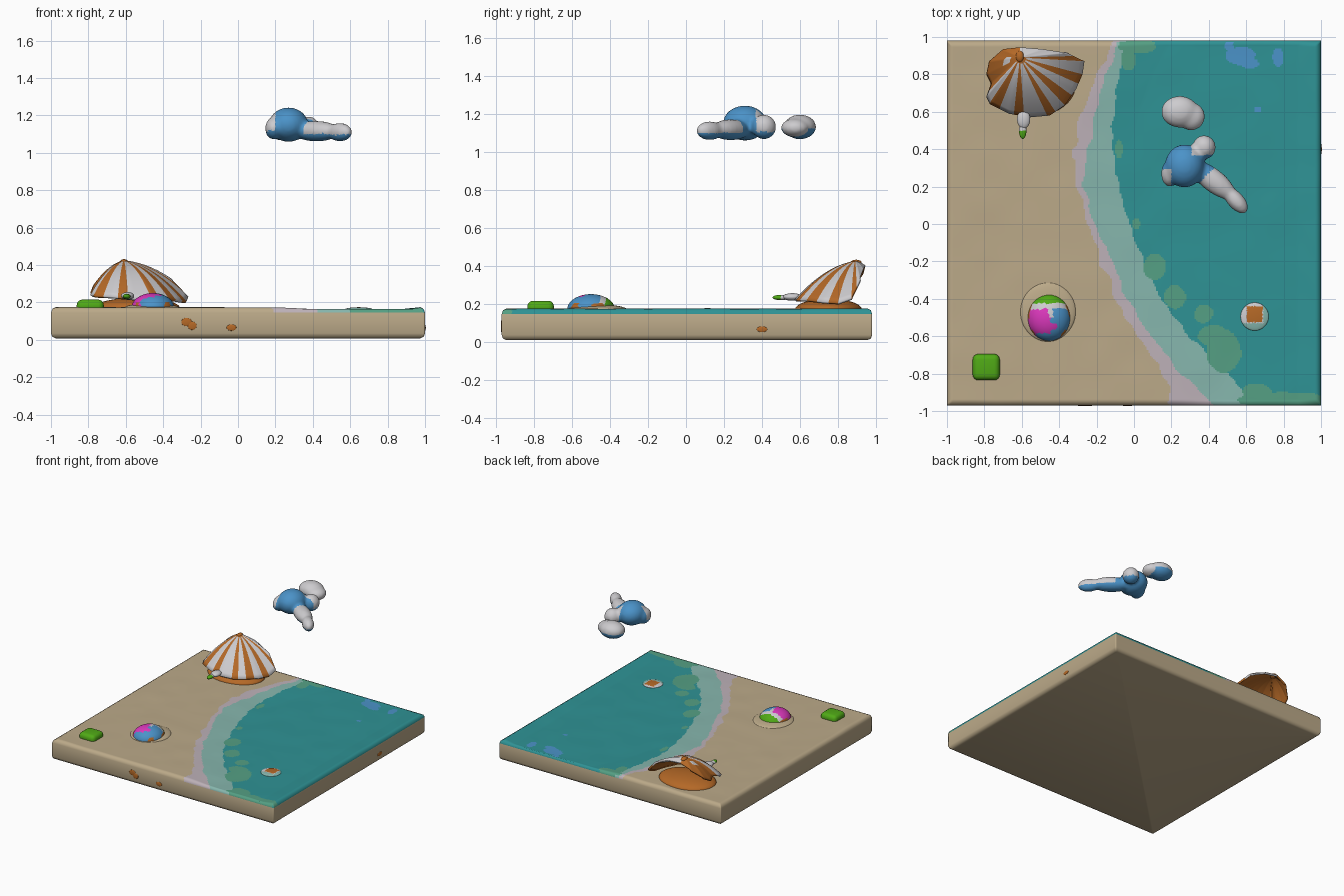
import bpy, bmesh, math
from mathutils import Vector, noise

if "Cube" in bpy.data.objects:
    bpy.data.objects.remove(bpy.data.objects["Cube"])


def mat(name, rgb):
    m = bpy.data.materials.new(name)
    m.diffuse_color = (*rgb, 1)
    m.use_nodes = True
    m.node_tree.nodes["Principled BSDF"].inputs["Base Color"].default_value = m.diffuse_color
    return m


SAND = mat("sand", (0.50, 0.40, 0.25))
SEA = mat("deep teal", (0.028, 0.29, 0.30))
AQUA = mat("shallow aqua", (0.24, 0.47, 0.42))
FOAM = mat("pale foam", (0.51, 0.44, 0.48))
WEED = mat("sea green", (0.09, 0.35, 0.23))
WHITE = mat("off white", (0.61, 0.60, 0.62))
BLUE = mat("sky blue", (0.07, 0.29, 0.58))
ORANGE = mat("burnt orange", (0.46, 0.14, 0.02))
GREEN = mat("leaf green", (0.08, 0.40, 0.008))
PINK = mat("magenta", (0.72, 0.04, 0.51))


def finish(name, bm, mats, rule=None):
    me = bpy.data.meshes.new(name)
    if rule:
        bm.normal_update()
        for f in bm.faces:
            f.material_index = rule(f.calc_center_median(), f.normal)
    for f in bm.faces:
        f.smooth = True
    bm.to_mesh(me)
    bm.free()
    for m in mats:
        me.materials.append(m)
    ob = bpy.data.objects.new(name, me)
    bpy.context.collection.objects.link(ob)
    return ob


def blob(name, parts, mats, rule=None, voxel=None):
    """Ellipsoids (centre, radii, turn in degrees), optionally fused by voxels."""
    bm = bmesh.new()
    for c, r, turn in parts:
        vs = bmesh.ops.create_icosphere(bm, subdivisions=4, radius=1)["verts"]
        a = math.radians(turn)
        for v in vs:
            x, y, z = v.co.x * r[0], v.co.y * r[1], v.co.z * r[2]
            v.co = Vector(c) + Vector((x * math.cos(a) - y * math.sin(a),
                                       x * math.sin(a) + y * math.cos(a), z))
    if voxel:
        tmp = finish(name + "_source", bm, [])
        m = tmp.modifiers.new("fuse", 'REMESH')
        m.mode, m.voxel_size = 'VOXEL', voxel
        s = tmp.modifiers.new("soften", 'SMOOTH')
        s.iterations = 6
        dg = bpy.context.evaluated_depsgraph_get()
        me = bpy.data.meshes.new_from_object(tmp.evaluated_get(dg))
        bm = bmesh.new()
        bm.from_mesh(me)
        bpy.data.objects.remove(tmp)
        bpy.data.meshes.remove(me)
    return finish(name, bm, mats, rule)


# Shoreline: x of foam, shallow and deep edges along y
YS = [-1.0, -0.8, -0.6, -0.4, -0.2, 0.0, 0.2, 0.4, 0.6, 0.8, 1.0]
FOAM_X = [0.21, 0.16, 0.02, -0.10, -0.18, -0.25, -0.30, -0.32, -0.27, -0.20, -0.09]
AQUA_X = [0.44, 0.26, 0.09, -0.04, -0.12, -0.22, -0.265, -0.25, -0.21, -0.15, -0.07]
DEEP_X = [0.68, 0.50, 0.30, 0.15, 0.04, -0.03, -0.08, -0.11, -0.11, -0.08, -0.02]
WEEDS = [(0.11, -0.23, .06, .07), (0.22, -0.39, .06, .06), (0.37, -0.48, .05, .05),
         (0.48, -0.68, .09, .12), (0.42, -0.60, .08, .06), (0.80, -0.94, .24, .04),
         (0.66, -0.90, .08, .05), (0.02, 0.95, .10, .04), (-0.03, 0.88, .04, .06),
         (0.01, 0.0, .02, .03), (-0.08, 0.4, .02, .05)]
BLUES = [(0.57, 0.90, .08, .05), (0.62, 0.86, .05, .03), (0.77, 0.89, .03, .05),
         (0.51, 0.95, .03, .02), (0.66, 0.61, .02, .015)]


def edge(tab, y):
    t = min(max((y + 1) / 0.2, 0), 9.999)
    i = int(t)
    return tab[i] + (tab[i + 1] - tab[i]) * (t - i)


def inside(p, spots, n):
    return any(((p.x - x) / a) ** 2 + ((p.y - y) / b) ** 2 < 1 + 12 * n
               for x, y, a, b in spots)


def ground_colour(p, nrm):
    if p.z < 0.15:
        return 0
    n = 0.025 * noise.noise(Vector((p.x * 12, p.y * 12, 0)))
    x = p.x + n
    if x < edge(FOAM_X, p.y):
        return 0
    if inside(p, WEEDS, n):
        return 4
    if x < edge(AQUA_X, p.y):
        return 3
    if x < edge(DEEP_X, p.y):
        return 2
    return 5 if inside(p, BLUES, n) else 1


# Beach slab: fine top sheet, rounded skirt and flat bottom
bm = bmesh.new()
bmesh.ops.create_grid(bm, x_segments=230, y_segments=230, size=1)
for v in bm.verts:
    x, y = v.co.x * 0.975, v.co.y * 0.95
    wet = min(max((x - edge(FOAM_X, y)) / 0.3, 0), 1)
    rim = min((0.975 - x) / 0.1, 1)
    z = 0.173 - 0.011 * wet * rim + 0.003 * noise.noise(Vector((x * 5, y * 5, 2)))
    v.co = (x, y, z)
ring = [e for e in bm.edges if e.is_boundary]
last = (0.975, 0.95)
for ex, ey, z in [(0.992, 0.968, 0.165), (1, 0.975, 0.145), (1, 0.975, 0.035),
                  (0.993, 0.968, 0.016), (0.975, 0.95, 0.008)]:
    new = bmesh.ops.extrude_edge_only(bm, edges=ring)["geom"]
    for v in [g for g in new if isinstance(g, bmesh.types.BMVert)]:
        v.co = (v.co.x * ex / last[0], v.co.y * ey / last[1], z)
    ring = [g for g in new if isinstance(g, bmesh.types.BMEdge)]
    last = (ex, ey)
bmesh.ops.holes_fill(bm, edges=ring, sides=0)
bmesh.ops.recalc_face_normals(bm, faces=bm.faces)
for v in bm.verts:
    v.co.y += 0.005
finish("beach_slab", bm, [SAND, SEA, AQUA, FOAM, WEED, BLUE], ground_colour)

# Parasol canopy: domed fan from the apex to a rim that lifts at the back
APEX = Vector((-0.61, 0.89, 0.425))
RIM = [(-0.61, 0.945, .40), (-0.70, 0.935, .36), (-0.775, 0.87, .29), (-0.79, 0.80, .25),
       (-0.765, 0.75, .26), (-0.79, 0.68, .24), (-0.77, 0.64, .235), (-0.67, 0.59, .23),
       (-0.56, 0.57, .22), (-0.45, 0.58, .22), (-0.37, 0.635, .22), (-0.31, 0.72, .21),
       (-0.275, 0.80, .205), (-0.265, 0.87, .23), (-0.36, 0.915, .33), (-0.49, 0.935, .385),
       (-0.61, 0.945, .40)]
STRIPES = [6.2, 7.5, 9.1, 10.3, 11.7, 13.3]
SUB, RINGS = 8, 14
bm = bmesh.new()
grid = []
for k in range((len(RIM) - 1) * SUB):
    i, f = divmod(k, SUB)
    r = Vector(RIM[i]).lerp(Vector(RIM[i + 1]), f / SUB)
    col = []
    for j in range(RINGS + 1):
        t = 0.03 + 0.97 * j / RINGS
        p = APEX.lerp(r, t)
        p.z = APEX.z + (r.z - APEX.z) * (0.25 * t + 0.75 * t * t)
        col.append(bm.verts.new(p))
    grid.append(col)
for k, col in enumerate(grid):
    nxt = grid[(k + 1) % len(grid)]
    u = (k + 0.5) / SUB
    striped = u < 4.6 or any(abs(u - s) < 0.27 for s in STRIPES)
    for j in range(RINGS):
        f = bm.faces.new((col[j], col[j + 1], nxt[j + 1], nxt[j]))
        spot = 1.6 < u < 3.0 and 3 < j < 7
        f.material_index = int((striped and not spot) or j == 0)
bm.faces.new([c[0] for c in grid]).material_index = 1
canopy = finish("parasol_canopy", bm, [WHITE, ORANGE, ORANGE])
mod = canopy.modifiers.new("thickness", 'SOLIDIFY')
mod.thickness, mod.offset, mod.material_offset = 0.014, -1, 1

# Parasol underside mound, finial and handle
blob("parasol_base", [((-0.54, 0.75, 0.17), (0.23, 0.175, 0.055), 0)], [ORANGE])
blob("parasol_finial", [((-0.61, 0.895, 0.415), (0.022, 0.03, 0.016), 0)], [ORANGE])
blob("parasol_handle", [((-0.59, 0.56, 0.235), (0.035, 0.05, 0.02), 0),
                        ((-0.595, 0.50, 0.232), (0.02, 0.045, 0.014), 0)],
     [WHITE, GREEN], lambda p, n: int(p.y < 0.50))


# Half-buried beach ball with a drift of sand
def ball_colour(p, n):
    dx, dy = p.x + 0.46, p.y + 0.50
    if p.z < 0.2 and abs(dx) > 0.07 and math.sin(5 * math.atan2(dy, dx)) > 0:
        return 3
    if dy > 0.075:
        return 2
    if dy > 0.045 or (abs(dx - 0.015) < 0.012 and dy > 0):
        return 4
    if dx < 0.015:
        return 1 if dy < -0.085 and dx > -0.06 else 0
    return 0 if dx < 0.05 and -0.06 < dy < -0.03 else 1


blob("beach_ball", [((-0.455, -0.50, 0.17), (0.115, 0.125, 0.08), 0)],
     [PINK, BLUE, GREEN, ORANGE, WHITE], ball_colour)
blob("sand_drift", [((-0.46, -0.47, 0.168), (0.15, 0.16, 0.028), 0)], [SAND])

# Folded green towel
bm = bmesh.new()
bmesh.ops.create_cube(bm, size=1)
for v in bm.verts:
    v.co = (v.co.x * 0.145 - 0.79, v.co.y * 0.14 - 0.765, v.co.z * 0.07 + 0.18)
bmesh.ops.bevel(bm, geom=bm.edges[:], offset=0.03, segments=4, profile=0.5,
                affect='EDGES')
finish("green_towel", bm, [GREEN])

# Small swim float on the water
blob("swim_float", [((0.645, -0.495, 0.162), (0.075, 0.075, 0.012), 0)],
     [WHITE, ORANGE, AQUA],
     lambda p, n: 1 if abs(p.x - 0.645) < 0.042 and -0.525 < p.y < -0.44
     else (2 if p.y < -0.53 or p.x > 0.69 else 0))

# Clouds
blob("back_cloud", [((0.245, 0.60, 1.13), (0.10, 0.085, 0.065), 0),
                    ((0.305, 0.575, 1.125), (0.075, 0.075, 0.05), 0)], [WHITE, BLUE],
     lambda p, n: int(n.z < -0.1 and p.x < 0.33), 0.012)


def cloud_colour(p, n):
    if p.x < 0.2 and p.y < 0.29 and n.z > -0.2:
        return 0
    if p.y > 0.37 and p.x > 0.31 and n.z > -0.4:
        return 0
    if p.x - p.y > 0.13 and n.z > -0.3:
        return 0
    return 1


blob("front_cloud", [((0.27, 0.31, 1.15), (0.105, 0.115, 0.092), 0),
                     ((0.19, 0.27, 1.13), (0.045, 0.07, 0.06), 0),
                     ((0.375, 0.41, 1.13), (0.062, 0.065, 0.065), 0),
                     ((0.42, 0.235, 1.115), (0.15, 0.062, 0.055), -38),
                     ((0.545, 0.125, 1.11), (0.085, 0.045, 0.05), -48)],
     [WHITE, BLUE], cloud_colour, 0.012)

# Brown stains on the slab sides
for i, (c, r) in enumerate([((-0.275, -0.970, 0.095), (0.028, 0.004, 0.022)),
                            ((-0.245, -0.970, 0.075), (0.024, 0.004, 0.022)),
                            ((-0.035, -0.970, 0.065), (0.026, 0.004, 0.017)),
                            ((1.0, 0.40, 0.065), (0.004, 0.028, 0.015))]):
    blob("side_stain_%d" % (i + 1), [(c, r, 0)], [ORANGE])
